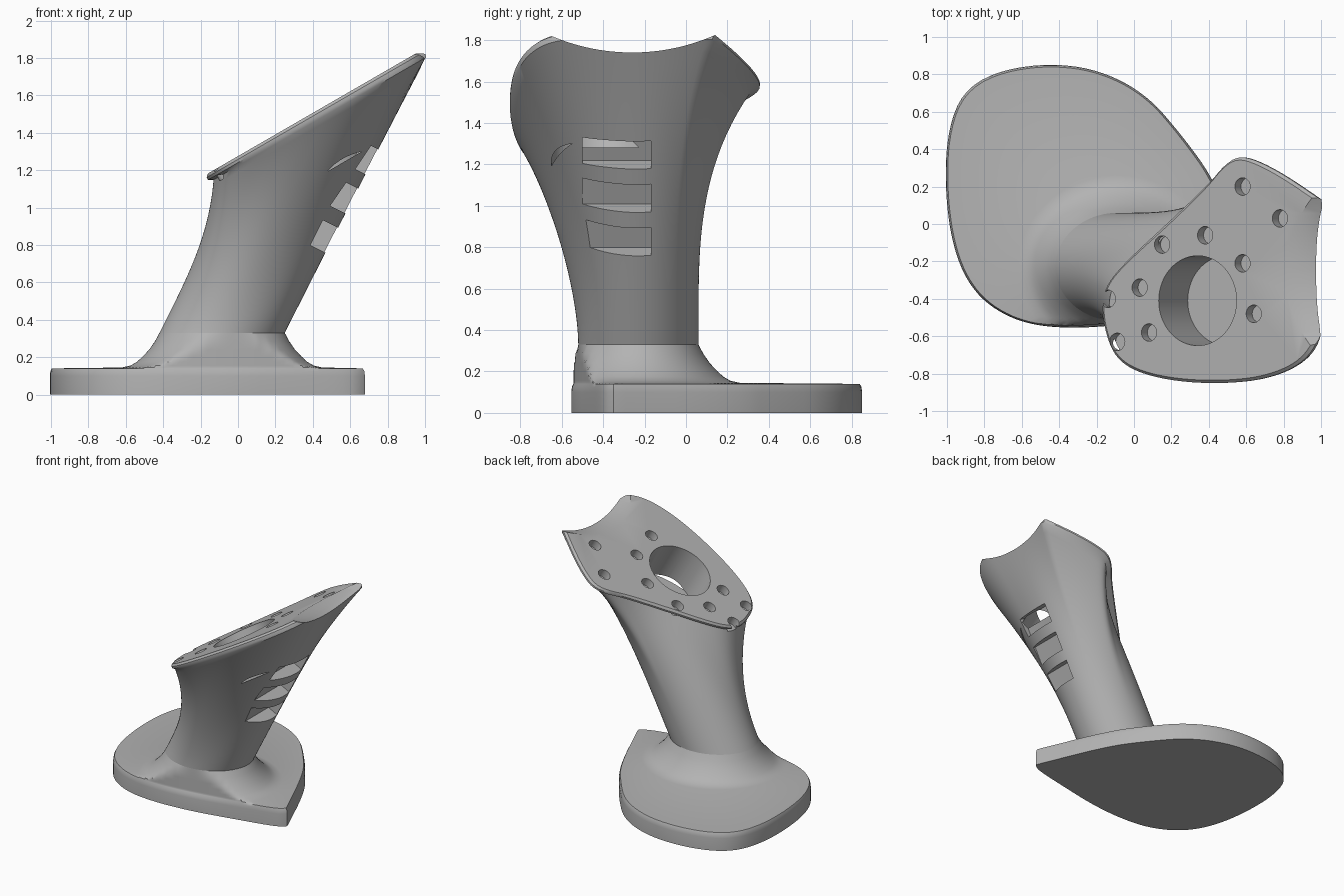
import bpy, bmesh, math
from mathutils import Vector, Matrix

cube = bpy.data.objects.get("Cube")
if cube:
    bpy.data.objects.remove(cube, do_unlink=True)

SIDES = 160
ANGLES = [2 * math.pi * i / SIDES for i in range(SIDES)]
TILT = math.radians(30)                       # slope of the mounting plate
NORMAL = Vector((-math.sin(TILT), 0, math.cos(TILT)))
LEAN = Vector((0.507, 0, 1))                  # lean of the column per unit of height
NECK_Z = 0.33
FOOT = Vector((-0.085, -0.23, 0))             # column centre at the neck
HEAD = Vector((0.42, -0.28, 0))               # plate centre

grey = bpy.data.materials.new("warm_grey")
grey.use_nodes = True
grey.diffuse_color = (0.45, 0.45, 0.45, 1)
grey.node_tree.nodes["Principled BSDF"].inputs["Base Color"].default_value = grey.diffuse_color


def rounded(points, passes=3):
    """Soften an outline by cutting its corners."""
    for _ in range(passes):
        out = []
        for a, b in zip(points, points[1:] + points[:1]):
            out += [tuple(p * .75 + q * .25 for p, q in zip(a, b)),
                    tuple(p * .25 + q * .75 for p, q in zip(a, b))]
        points = out
    return points


def reach(outline, centre, angle):
    """Distance from the centre to the outline in one direction."""
    dx, dy = math.cos(angle), math.sin(angle)
    best = 0
    for a, b in zip(outline, outline[1:] + outline[:1]):
        ax, ay = a[0] - centre.x, a[1] - centre.y
        ex, ey = b[0] - a[0], b[1] - a[1]
        det = dx * ey - dy * ex
        if abs(det) < 1e-9:
            continue
        r = (ax * ey - ay * ex) / det
        u = (ax * dy - ay * dx) / det
        if 0 <= u <= 1:
            best = max(best, r)
    return best


def polar(centre, radius, angle, z=0):
    return Vector((centre.x + radius * math.cos(angle), centre.y + radius * math.sin(angle), z))


def loft(name, rings):
    """Skin a stack of rings and cap both ends."""
    bm = bmesh.new()
    loops = [[bm.verts.new(p) for p in ring] for ring in rings]
    for low, high in zip(loops, loops[1:]):
        for i in range(SIDES):
            j = (i + 1) % SIDES
            bm.faces.new((low[i], low[j], high[j], high[i]))
    bm.faces.new(loops[0][::-1])
    bm.faces.new(loops[-1])
    bmesh.ops.recalc_face_normals(bm, faces=bm.faces)
    return finish(name, bm)


def finish(name, bm):
    mesh = bpy.data.meshes.new(name)
    bm.to_mesh(mesh)
    bm.free()
    mesh.materials.append(grey)
    obj = bpy.data.objects.new(name, mesh)
    bpy.context.collection.objects.link(obj)
    return obj


def on_plate(x, y):
    return Vector((x, y, 1.275 + math.tan(TILT) * x))


def cylinder_cutter(centre, axis, radius, depth, segments):
    bm = bmesh.new()
    turn = axis.to_track_quat('Z', 'Y').to_matrix().to_4x4()
    bmesh.ops.create_cone(bm, cap_ends=True, segments=segments, radius1=radius, radius2=radius,
                          depth=depth, matrix=Matrix.Translation(centre) @ turn)
    return finish("cutter", bm)


def bore(x, y, radius, depth, segments):
    """Cutter square to the plate, going down by depth."""
    clear = 0.1
    centre = on_plate(x, y) + NORMAL * (clear - depth) / 2
    return cylinder_cutter(centre, NORMAL, radius, depth + clear, segments)


def slot(z):
    """Box cutter square to the straight back wall of the column."""
    wall = Vector((FOOT.x + 0.335, 0, NECK_Z)) + LEAN * (z - NECK_Z)
    wall.y = -0.335
    turn = Matrix.Rotation(math.atan(LEAN.x), 4, 'Y')
    bm = bmesh.new()
    bmesh.ops.create_cube(bm, size=1, matrix=Matrix.Translation(wall) @ turn
                          @ Matrix.Translation((0.11, 0, 0)) @ Matrix.Diagonal((0.4, 0.33, 0.15, 1)))
    return finish("cutter", bm)


# Outlines seen from above
tip = (0.68, -0.35)
foot_outline = rounded([
    tip, tip, (0.44, 0.22), (0.26, 0.47), (0.06, 0.7), (-0.2, 0.83), (-0.48, 0.86), (-0.76, 0.81),
    (-0.93, 0.69), (-1, 0.47), (-1.01, 0.2), (-0.98, -0.07), (-0.91, -0.28), (-0.79, -0.43),
    (-0.6, -0.53), (-0.36, -0.56), (-0.05, -0.54), (0.3, -0.47), (0.63, -0.4)])
plate_outline = rounded([
    (0.985, -0.1), (0.99, 0.13), (0.99, 0.13), (0.8, 0.26), (0.65, 0.34), (0.55, 0.365), (0.47, 0.31),
    (0.4, 0.22), (0.2, 0.03), (-0.05, -0.2), (-0.16, -0.33), (-0.18, -0.45), (-0.16, -0.58),
    (-0.11, -0.71), (0, -0.79), (0.2, -0.84), (0.45, -0.855), (0.7, -0.83), (0.89, -0.75),
    (0.985, -0.62), (0.985, -0.42)])
foot_reach = [reach(foot_outline, FOOT, a) for a in ANGLES]
plate_reach = [reach(plate_outline, HEAD, a) for a in ANGLES]
neck_reach = [1 / math.hypot(math.cos(a) / 0.335, math.sin(a) / 0.29) for a in ANGLES]

# Foot: flat slab with a soft rim, sweeping up into the neck
rings = [[polar(FOOT, r - inset, a, z) for a, r in zip(ANGLES, foot_reach)]
         for z, inset in ((0, 0), (0.1, 0), (0.125, 0.004), (0.14, 0.012))]
for z, spread in ((0.145, 0.2), (0.155, 0.155), (0.175, 0.12), (0.205, 0.088),
                  (0.24, 0.055), (0.285, 0.024), (NECK_Z, 0)):
    rings.append([polar(FOOT, min(n + spread, max(n, f - 0.014)), a, z)
                  for a, n, f in zip(ANGLES, neck_reach, foot_reach)])
foot = loft("foot", rings)

# Column: leaning shaft that flares out to the sloping plate
STEPS = 24
neck = [polar(FOOT, n, a, NECK_Z) for a, n in zip(ANGLES, neck_reach)]
rings = [[p - LEAN * 0.02 for p in neck]] + [[] for _ in range(STEPS + 1)]
lip, rim, face = [], [], []
for a, r, base in zip(ANGLES, plate_reach, neck):
    overhang = (1 - max(0, math.cos(a))) * (0.03 + 0.025 * math.sin(a))
    flat = polar(HEAD, r - overhang, a)
    top = on_plate(flat.x, flat.y) - NORMAL * 0.045
    rise = LEAN * (top.z - base.z)
    # the front flares early, the other sides late
    frontness = (0.5 + 0.5 * math.cos(a + math.radians(100))) ** 2
    power = 3.3 - 1.7 * frontness
    for s in range(STEPS + 1):
        t = s / STEPS
        rings[s + 1].append(base + rise * t + (top - base - rise) * t ** power)
    edge = polar(HEAD, r, a)
    lip.append(on_plate(edge.x, edge.y) - NORMAL * 0.03)
    rim.append(on_plate(edge.x, edge.y) - NORMAL * 0.015)
    edge = polar(HEAD, r - 0.015, a)
    face.append(on_plate(edge.x, edge.y))
column = loft("column", rings + [lip, rim, face])

# Cuts: centre bore, screw holes, wall slots and the curved notch at the high end
cutters = [bore(0.34, -0.41, 0.24, 0.31, 64)]
for x, y in ((0.58, 0.2), (0.78, 0.03), (0.38, -0.06), (0.15, -0.11), (0.58, -0.21),
             (0.03, -0.34), (0.64, -0.48), (0.08, -0.58), (-0.14, -0.4), (-0.09, -0.63)):
    cutters.append(bore(x, y, 0.047, 0.065, 24))
cutters += [slot(z) for z in (0.825, 1.035, 1.245)]
cutters.append(cylinder_cutter(Vector((1, -0.26, 2.73)), Vector((1, 0, 0)), 0.99, 1, 192))

bpy.context.view_layer.objects.active = column
for cutter in cutters:
    cutter.hide_render = True
    cut = column.modifiers.new("cut", 'BOOLEAN')
    cut.operation, cut.solver, cut.object = 'DIFFERENCE', 'EXACT', cutter
    bpy.ops.object.modifier_apply(modifier=cut.name)
    bpy.data.objects.remove(cutter, do_unlink=True)

# Smooth shading with crisp edges
bpy.ops.object.select_all(action='DESELECT')
for obj in (foot, column):
    obj.select_set(True)
bpy.ops.object.shade_smooth_by_angle(angle=math.radians(35))
